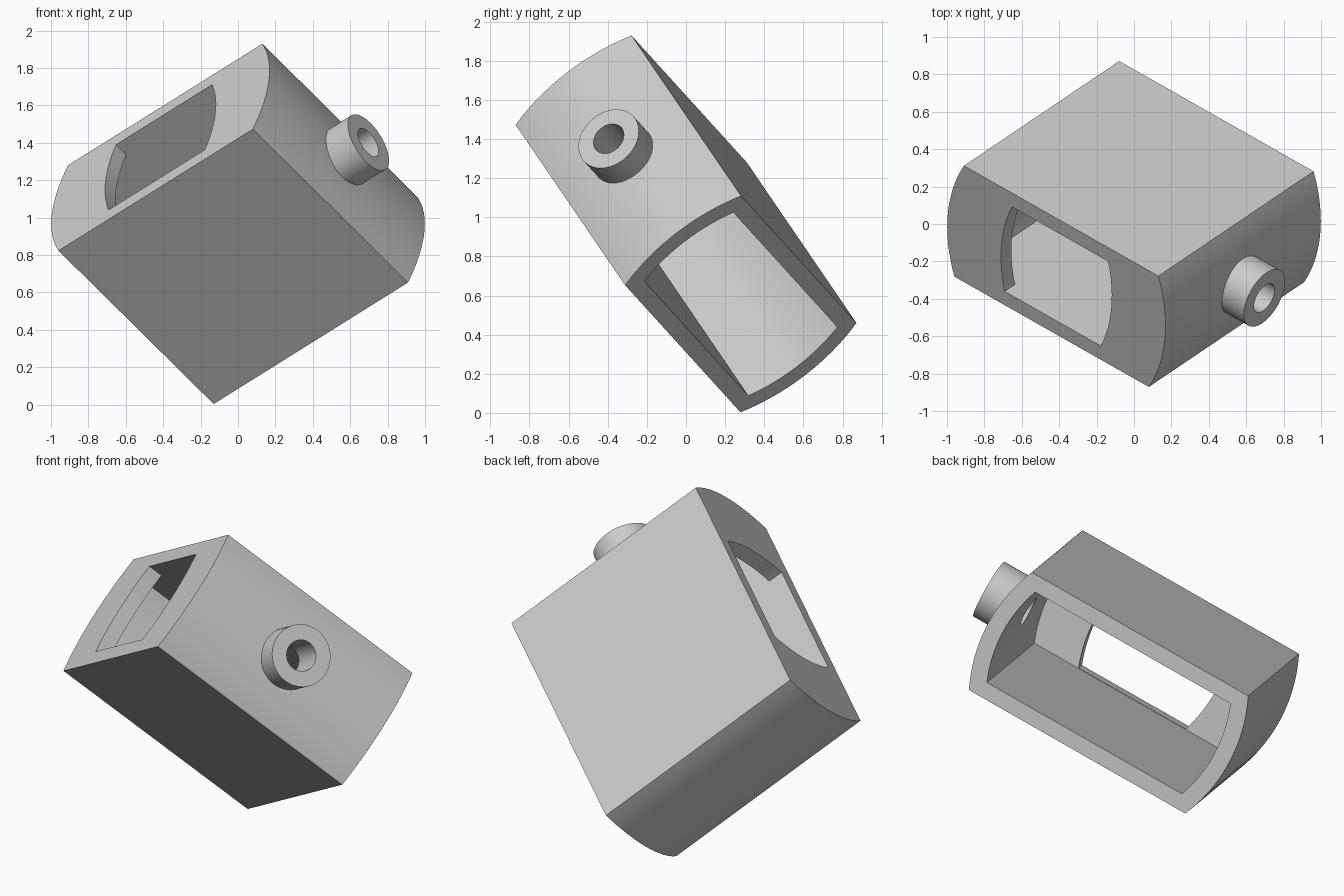
import bpy, bmesh, math
from mathutils import Matrix, Vector

if "Cube" in bpy.data.objects:
    bpy.data.objects.remove(bpy.data.objects["Cube"])

grey = bpy.data.materials.new("light grey")
grey.use_nodes = True
grey.diffuse_color = (0.6, 0.6, 0.6, 1)
grey.node_tree.nodes["Principled BSDF"].inputs["Base Color"].default_value = (0.6, 0.6, 0.6, 1)

# Tilted frame: u towards the boss, v towards the open end, w across the flat sides
u = Vector((0.765, -0.434, 0.478)).normalized()
v = Vector((0.641, 0.433, -0.634))
w = u.cross(v).normalized()
v = w.cross(u)
TILT = Matrix((u, v, w)).transposed().to_4x4()
TILT.translation = (0, 0, 0.966)

ARC_STEPS = 20
HALF_LENGTH = 0.647
WALL = 0.086


def section(bm, half_u, half_w, bulge, at_v):
    """Ring with two flat sides and two bowed ends."""
    radius = (half_w ** 2 + bulge ** 2) / (2 * bulge)
    centre = half_u + bulge - radius
    reach = math.asin(half_w / radius)
    ring = []
    for side in (1, -1):
        for i in range(ARC_STEPS + 1):
            a = reach * (2 * i / ARC_STEPS - 1)
            ring.append(bm.verts.new((side * (centre + radius * math.cos(a)), at_v,
                                      side * radius * math.sin(a))))
    return ring


def finish(name, bm):
    bmesh.ops.recalc_face_normals(bm, faces=bm.faces)
    mesh = bpy.data.meshes.new(name)
    bm.to_mesh(mesh)
    bm.free()
    mesh.materials.append(grey)
    obj = bpy.data.objects.new(name, mesh)
    bpy.context.collection.objects.link(obj)
    obj.matrix_world = TILT
    return obj


def cylinder(name, radius, start, end):
    bm = bmesh.new()
    place = Matrix.Translation(((start + end) / 2, 0, 0)) @ Matrix.Rotation(math.pi / 2, 4, 'Y')
    bmesh.ops.create_cone(bm, cap_ends=True, segments=64, radius1=radius, radius2=radius,
                          depth=end - start, matrix=place)
    return finish(name, bm)


# Hollow housing: outer wall, rim, cavity, end plate and window
bm = bmesh.new()
outer, cavity, window = (0.68, 0.375, 0.08), (0.613, 0.288, 0.053), (0.336, 0.286, 0.048)
plate = WALL - HALF_LENGTH
stations = [(outer, -HALF_LENGTH), (outer, HALF_LENGTH), (cavity, HALF_LENGTH),
            (cavity, plate), (window, plate), (window, -HALF_LENGTH)]
rings = [section(bm, *shape, at_v) for shape, at_v in stations]
for a, b in zip(rings, rings[1:] + rings[:1]):
    for i in range(len(a)):
        j = (i + 1) % len(a)
        bm.faces.new((a[i], a[j], b[j], b[i]))
housing = finish("housing", bm)

# Round boss on one bowed side, bored through into the cavity
boss = cylinder("boss", 0.171, 0.7, 0.912)
bore = cylinder("bore_cutter", 0.086, 0.5, 1.0)
for operation, tool in (('UNION', boss), ('DIFFERENCE', bore)):
    mod = housing.modifiers.new(operation.title(), 'BOOLEAN')
    mod.operation = operation
    mod.solver = 'EXACT'
    mod.object = tool
bpy.context.view_layer.update()
result = bpy.data.meshes.new_from_object(
    housing.evaluated_get(bpy.context.evaluated_depsgraph_get()))
housing.modifiers.clear()
housing.data = result
for tool in (boss, bore):
    bpy.data.objects.remove(tool)

bpy.ops.object.select_all(action='DESELECT')
housing.select_set(True)
bpy.context.view_layer.objects.active = housing
bpy.ops.object.shade_smooth_by_angle(angle=math.radians(30))
